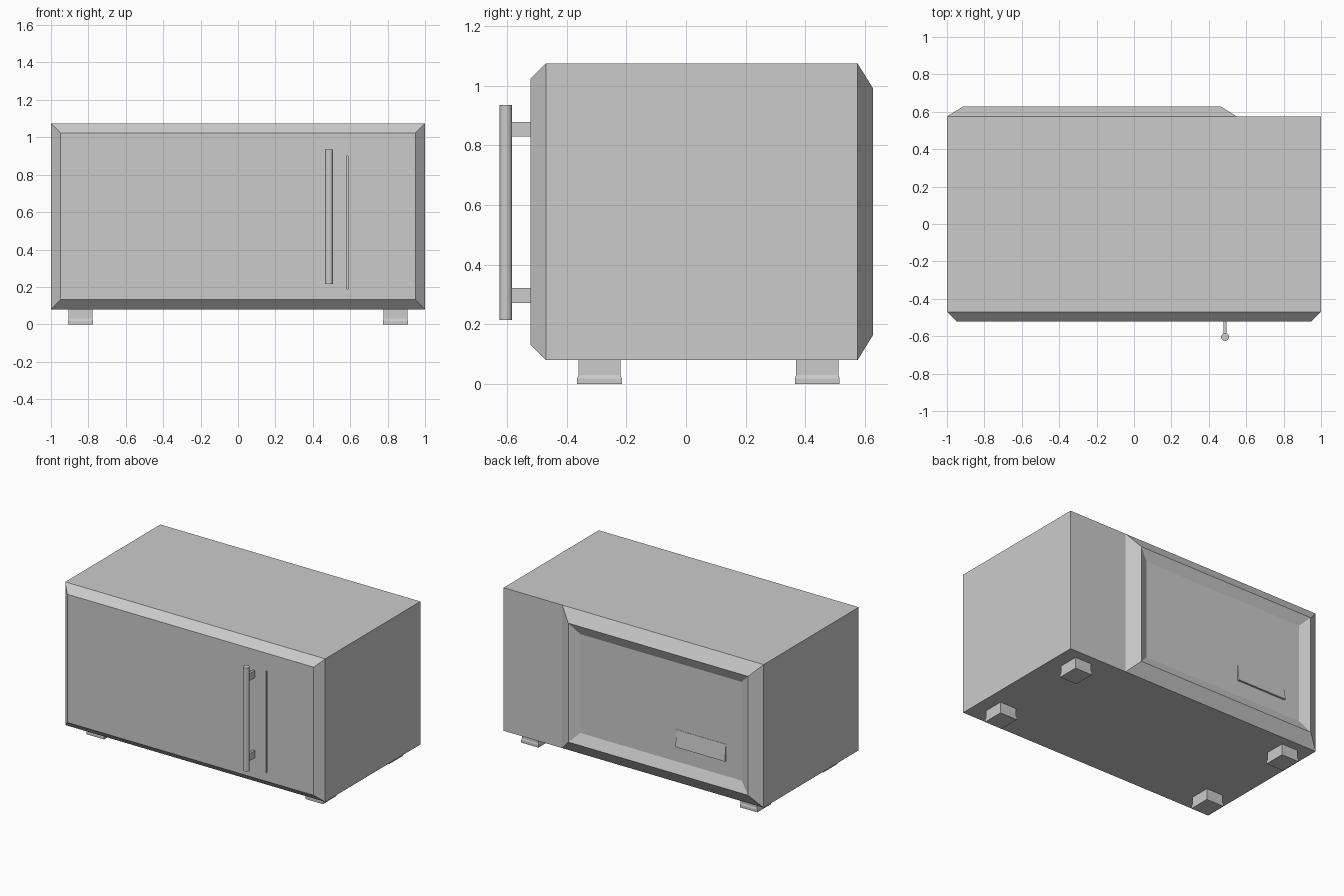
import bpy, bmesh
from mathutils import Vector

if "Cube" in bpy.data.objects:
    bpy.data.objects.remove(bpy.data.objects["Cube"])


def new_object(name, bm):
    bmesh.ops.recalc_face_normals(bm, faces=bm.faces)
    mesh = bpy.data.meshes.new(name)
    bm.to_mesh(mesh)
    bm.free()
    ob = bpy.data.objects.new(name, mesh)
    bpy.context.collection.objects.link(ob)
    return ob


def box_bm(lo, hi):
    bm = bmesh.new()
    bmesh.ops.create_cube(bm, size=1)
    lo, hi = Vector(lo), Vector(hi)
    bmesh.ops.scale(bm, vec=hi - lo, verts=bm.verts)
    bmesh.ops.translate(bm, vec=(lo + hi) / 2, verts=bm.verts)
    bm.normal_update()
    return bm


def inset(bm, face, thickness, depth):
    bmesh.ops.inset_individual(bm, faces=[face], thickness=thickness,
                               depth=depth, use_even_offset=True)
    bm.normal_update()


# Cabinet: box with bevelled front and a dished housing on the back
bm = box_bm((-1, -0.47, 0.08), (1, 0.575, 1.075))
front = min(bm.faces, key=lambda f: f.calc_center_median().y)
inset(bm, front, 0.052, 0.052)
back = max(bm.faces, key=lambda f: f.calc_center_median().y)
bmesh.ops.bisect_plane(bm, geom=[back, *back.edges, *back.verts],
                       plane_co=(0.55, 0, 0), plane_no=(1, 0, 0))
bm.normal_update()
panel = min((f for f in bm.faces if f.normal.y > 0.99),
            key=lambda f: f.calc_center_median().x)
inset(bm, panel, 0.084, 0.052)
inset(bm, panel, 0.07, -0.032)
cabinet = new_object("cabinet", bm)

# Thin seam beside the door handle
cutter = new_object("seam_cutter", box_bm((0.581, -0.6, 0.19), (0.587, -0.507, 0.9)))
cutter.hide_render = True
cutter.hide_viewport = True
cutter.display_type = 'WIRE'
mod = cabinet.modifiers.new("seam", 'BOOLEAN')
mod.operation = 'DIFFERENCE'
mod.solver = 'EXACT'
mod.object = cutter

# Small sloped vent hood inside the back dish
bm = box_bm((-0.725, 0.585, 0.34), (-0.345, 0.609, 0.455))
for v in bm.verts:
    if v.co.z > 0.4 and v.co.y > 0.6:
        v.co.y = 0.597
new_object("vent_hood", bm)

# Handle bar and its two posts
bpy.ops.mesh.primitive_cylinder_add(vertices=32, radius=0.021, depth=0.72,
                                    location=(0.487, -0.604, 0.575))
bar = bpy.context.object
bar.name = "handle_bar"
bpy.ops.object.shade_smooth_by_angle()
for name, z in (("lower_post", 0.297), ("upper_post", 0.854)):
    new_object("handle_" + name,
               box_bm((0.479, -0.6, z - 0.025), (0.495, -0.515, z + 0.025)))

# Feet: slightly flared blocks at the four corners
for side, x in (("left", -0.842), ("right", 0.842)):
    for end, y in (("front", -0.29), ("back", 0.44)):
        bm = box_bm((x - 0.067, y - 0.075, 0), (x + 0.067, y + 0.075, 0.018))
        top = max(bm.faces, key=lambda f: f.calc_center_median().z)
        inset(bm, top, 0.004, 0.012)
        inset(bm, top, 0.0001, 0.055)
        new_object(f"{end}_{side}_foot", bm)
